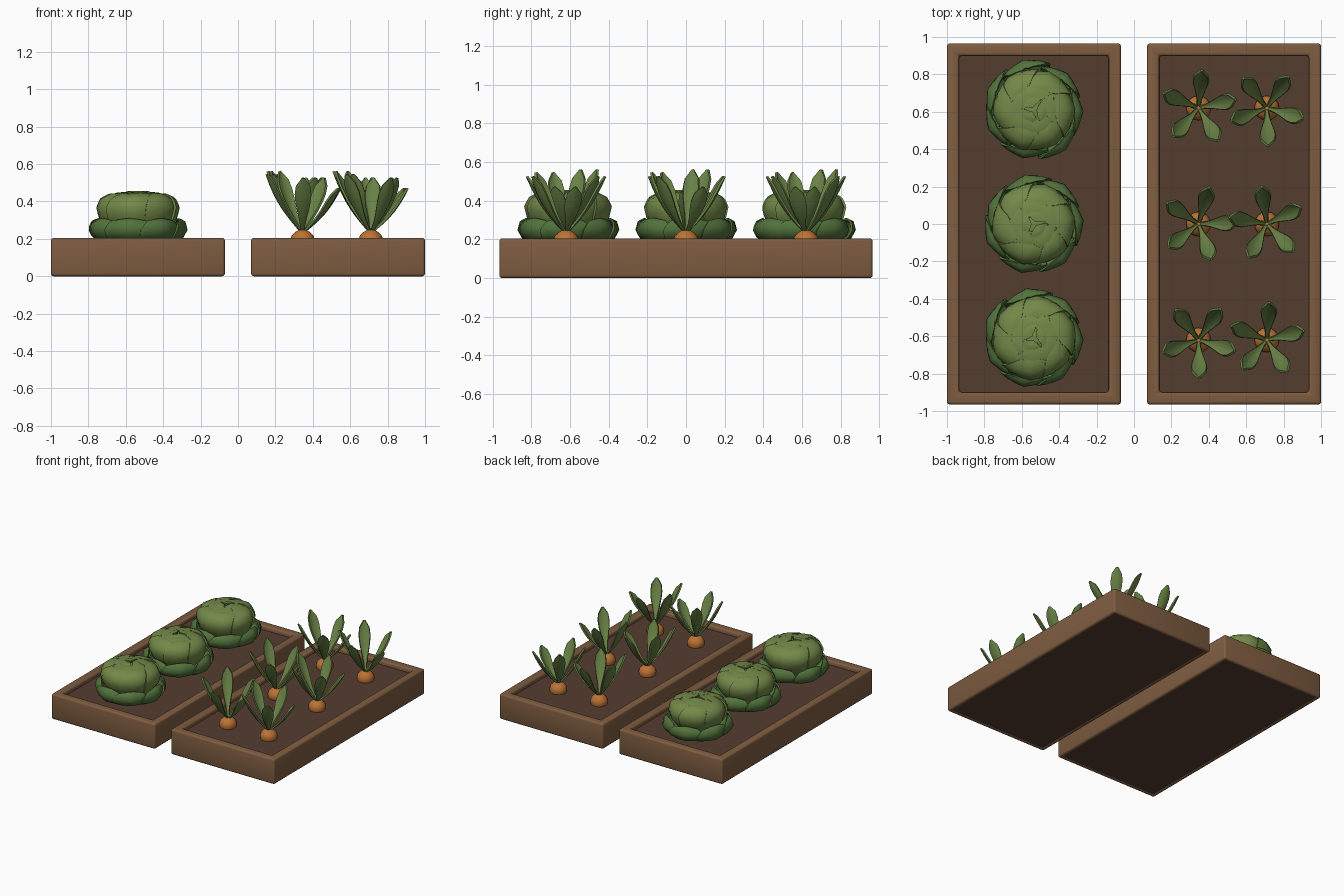
import bpy, bmesh, math, random
from mathutils import Vector

if "Cube" in bpy.data.objects:
    bpy.data.objects.remove(bpy.data.objects["Cube"])

random.seed(4)


def material(name, rgb):
    m = bpy.data.materials.new(name)
    m.diffuse_color = (*rgb, 1)
    m.use_nodes = True
    m.node_tree.nodes["Principled BSDF"].inputs["Base Color"].default_value = m.diffuse_color
    return m


WOOD = material("wood", (0.21, 0.108, 0.052))
SOIL = material("soil", (0.09, 0.048, 0.03))
DARK = material("dark_green", (0.085, 0.17, 0.045))
LIGHT = material("light_green", (0.17, 0.25, 0.065))
CARROT_GREEN = material("carrot_green", (0.14, 0.22, 0.06))
ORANGE = material("orange", (0.5, 0.17, 0.035))


def finish(name, bm, mat, thickness=0, bevel=0, recalc=True):
    if recalc:
        bmesh.ops.recalc_face_normals(bm, faces=bm.faces)
    me = bpy.data.meshes.new(name)
    bm.to_mesh(me)
    bm.free()
    me.materials.append(mat)
    ob = bpy.data.objects.new(name, me)
    bpy.context.collection.objects.link(ob)
    if thickness:
        s = ob.modifiers.new("thickness", 'SOLIDIFY')
        s.thickness = thickness
        s.offset = 0
    if bevel:
        b = ob.modifiers.new("bevel", 'BEVEL')
        b.width = bevel
        b.segments = 3
        b.limit_method = 'ANGLE'
    bpy.ops.object.select_all(action='DESELECT')
    ob.select_set(True)
    bpy.context.view_layer.objects.active = ob
    bpy.ops.object.convert(target='MESH')
    bpy.ops.object.shade_smooth_by_angle(angle=math.radians(42))
    return ob


def loft(bm, rings, cyclic=False, caps=False):
    rows = [[bm.verts.new(p) for p in r] for r in rings]
    n = len(rows[0])
    for i in range(len(rows) if cyclic else len(rows) - 1):
        a, b = rows[i], rows[(i + 1) % len(rows)]
        for j in range(n):
            k = (j + 1) % n
            bm.faces.new((a[j], a[k], b[k], b[j]))
    if caps:
        bm.faces.new(rows[0])
        bm.faces.new(rows[-1])


def sheet(bm, f, nu, nt):
    # open grid from f(u in -1..1, t in 0..1)
    rows = [[bm.verts.new(f(2 * i / nu - 1, j / nt)) for i in range(nu + 1)]
            for j in range(nt + 1)]
    for j in range(nt):
        for i in range(nu):
            bm.faces.new((rows[j][i], rows[j][i + 1], rows[j + 1][i + 1], rows[j + 1][i]))


def sample(pts, t):
    x = max(0, min(0.9999, t)) * (len(pts) - 1)
    i = int(x)
    return Vector(pts[i]).lerp(Vector(pts[i + 1]), x - i)


# Planter beds: wooden frame and soil
def rect(cx, inset, z):
    hx, hy = 0.465 - inset, 0.965 - inset
    return [(cx + sx * hx, sy * hy, z) for sx, sy in ((-1, -1), (1, -1), (1, 1), (-1, 1))]


for side, cx in (("left", -0.535), ("right", 0.535)):
    bm = bmesh.new()
    loft(bm, [rect(cx, 0, 0), rect(cx, 0, 0.205), rect(cx, 0.065, 0.205),
              rect(cx, 0.065, 0.155), rect(cx, 0.03, 0)], cyclic=True)
    finish(side + "_bed_frame", bm, WOOD, bevel=0.016)
    bm = bmesh.new()
    loft(bm, [rect(cx, 0.025, 0.006), rect(cx, 0.06, 0.155), rect(cx, 0.06, 0.17)], caps=True)
    finish(side + "_bed_soil", bm, SOIL)


# Cabbages: rings of cupped leaves, profile rows are (radius, z, half angle)
OUTER = [(0.07, 0.17, 20), (0.17, 0.185, 27), (0.235, 0.21, 33), (0.256, 0.25, 32),
         (0.245, 0.29, 25), (0.215, 0.305, 14)]
HEAD = [(0.09, 0.18, 30), (0.155, 0.25, 42), (0.198, 0.31, 46), (0.212, 0.37, 45),
        (0.19, 0.415, 40), (0.145, 0.437, 32), (0.10, 0.438, 22)]
INNER = [(0.15, 0.33, 45), (0.175, 0.385, 50), (0.15, 0.425, 48), (0.10, 0.443, 42),
         (0.04, 0.445, 35)]
HEART = [(0.085, 0.41, 50), (0.08, 0.437, 58), (0.05, 0.45, 55), (0.012, 0.448, 40)]


def leaf_ring(name, cx, cy, prof, count, start, mat, twist, jitter):
    bm = bmesh.new()
    for k in range(count):
        a0 = start + math.tau * k / count + random.uniform(-0.08, 0.08)
        s = 1 + random.uniform(-jitter, jitter)

        def f(u, t):
            r, z, w = sample(prof, t * (1 - 0.16 * u * u))
            a = a0 + math.radians(w) * u
            r *= s * (1 - twist * u - 0.04 * u * u + 0.03 * max(0, 1 - abs(u) * 3))
            return (cx + r * math.cos(a), cy + r * math.sin(a), z)
        sheet(bm, f, 6, 2 * (len(prof) - 1))
    finish(name, bm, mat, thickness=0.012, recalc=False)


for n, cy in enumerate((-0.61, 0, 0.61)):
    cx, rot, tag = -0.535, n * 0.9, f"cabbage_{n + 1}_"
    bm = bmesh.new()
    bmesh.ops.create_uvsphere(bm, u_segments=16, v_segments=10, radius=1)
    for v in bm.verts:
        v.co = (cx + v.co.x * 0.16, cy + v.co.y * 0.16, 0.3 + v.co.z * 0.13)
    finish(tag + "core", bm, LIGHT)
    leaf_ring(tag + "outer_leaves", cx, cy, OUTER, 7, rot, DARK, 0.04, 0.02)
    leaf_ring(tag + "head_leaves", cx, cy, HEAD, 6, rot + 0.4, LIGHT, 0.06, 0.02)
    leaf_ring(tag + "inner_leaves", cx, cy, INNER, 5, rot + 0.9, LIGHT, 0.07, 0.03)
    leaf_ring(tag + "heart_leaves", cx, cy, HEART, 3, rot + 0.2, LIGHT, 0.1, 0.05)

# Carrots: lathed root shoulder and five spoon-shaped leaves
ROOT = [(0.045, 0.13), (0.06, 0.165), (0.066, 0.195), (0.058, 0.218), (0.04, 0.236),
        (0.022, 0.247), (0.008, 0.25)]
WIDTH = [(0.008, 0), (0.011, 0), (0.019, 0), (0.029, 0), (0.038, 0), (0.042, 0),
         (0.036, 0), (0.006, 0)]
TIPS = (0.47, 0.525, 0.56, 0.545, 0.525)


def carrot_leaf(bm, cx, cy, ang, tip):
    out = Vector((math.cos(ang), math.sin(ang), 0))
    across = Vector((-out.y, out.x, 0))
    rise = tip - 0.235
    inward = Vector((-out.x * rise, -out.y * rise, 0.2)).normalized()

    def f(u, t):
        w = sample(WIDTH, t)[0]
        p = Vector((cx, cy, 0.235)) + out * (0.004 + 0.198 * t) + Vector((0, 0, rise * t))
        bow = 0.02 * math.sin(math.pi * t)
        return p + across * w * u + inward * (0.3 * w * u * u - bow)
    sheet(bm, f, 4, 14)


n = 0
for cy, starts in ((0.62, (13, -16)), (0, (2, 26)), (-0.62, (-17, 14))):
    for cx, start in zip((0.345, 0.71), starts):
        n += 1
        bm = bmesh.new()
        loft(bm, [[(cx + r * math.cos(math.tau * i / 16), cy + r * math.sin(math.tau * i / 16), z)
                   for i in range(16)] for r, z in ROOT], caps=True)
        finish(f"carrot_{n}_root", bm, ORANGE)
        bm = bmesh.new()
        for k, tip in enumerate(TIPS):
            carrot_leaf(bm, cx, cy, math.radians(start + 72 * k), tip)
        finish(f"carrot_{n}_leaves", bm, CARROT_GREEN, thickness=0.012, recalc=False)
